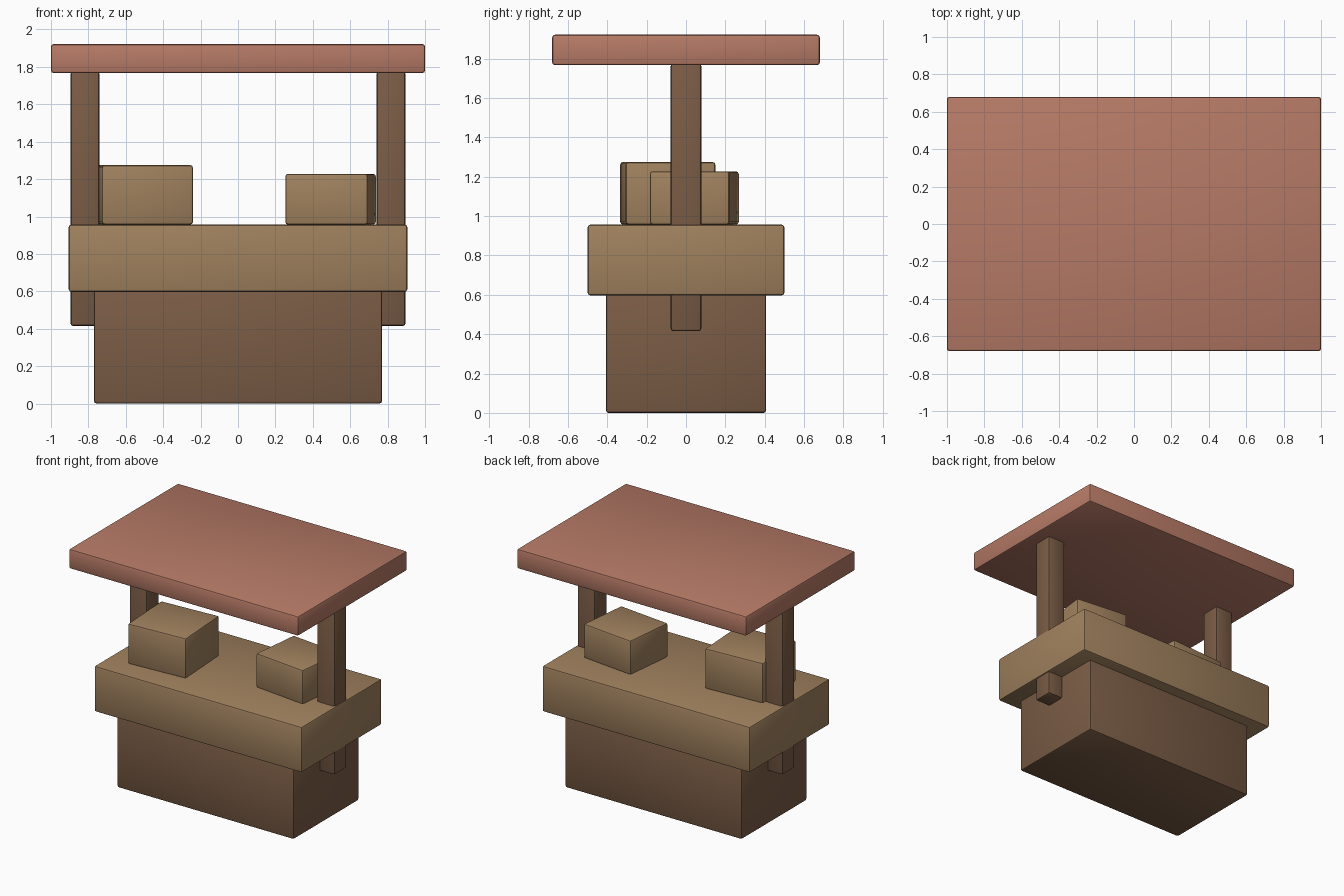
import bpy
import bmesh
from mathutils import Matrix

if "Cube" in bpy.data.objects:
    bpy.data.objects.remove(bpy.data.objects["Cube"])


def colour(name, rgb):
    mat = bpy.data.materials.new(name)
    mat.diffuse_color = (*rgb, 1.0)
    mat.use_nodes = True
    mat.node_tree.nodes["Principled BSDF"].inputs["Base Color"].default_value = mat.diffuse_color
    return mat


ROOF_RED = colour("clay_red", (0.47, 0.195, 0.133))
LIGHT_WOOD = colour("light_wood", (0.352, 0.22, 0.112))
DARK_WOOD = colour("dark_wood", (0.195, 0.107, 0.06))


def block(name, centre, size, z0, z1, mat, turn=0.0):
    """Softly rounded box spanning z0..z1, turned about its vertical axis."""
    bm = bmesh.new()
    bmesh.ops.create_cube(bm, size=1.0, matrix=Matrix.Diagonal((*size, z1 - z0, 1.0)))
    bmesh.ops.bevel(bm, geom=bm.edges[:], offset=0.014, segments=2,
                    profile=0.5, affect='EDGES')
    mesh = bpy.data.meshes.new(name)
    bm.to_mesh(mesh)
    bm.free()
    mesh.materials.append(mat)
    obj = bpy.data.objects.new(name, mesh)
    obj.location = (*centre, (z0 + z1) / 2)
    obj.rotation_euler.z = turn
    bpy.context.collection.objects.link(obj)
    bpy.context.view_layer.objects.active = obj
    obj.select_set(True)
    bpy.ops.object.shade_smooth_by_angle()
    obj.select_set(False)
    return obj


# Stall body: base, overhanging counter and flat roof
block("base", (0, 0), (1.54, 0.815), 0.0, 0.61, DARK_WOOD)
block("counter", (0, 0), (1.81, 1.0), 0.597, 0.957, LIGHT_WOOD)
block("roof", (0, 0), (2.0, 1.36), 1.767, 1.922, ROOF_RED)

# Posts pass through the counter and hold the roof
for side, label in ((-1, "left"), (1, "right")):
    block(label + "_post", (side * 0.818, 0), (0.155, 0.156), 0.415, 1.775, DARK_WOOD)

# Two crates, slightly turned on the counter
block("left_crate", (-0.4975, -0.0925), (0.488, 0.457), 0.957, 1.275, LIGHT_WOOD, 0.06)
block("right_crate", (0.495, 0.0425), (0.445, 0.408), 0.957, 1.228, LIGHT_WOOD, -0.11)
